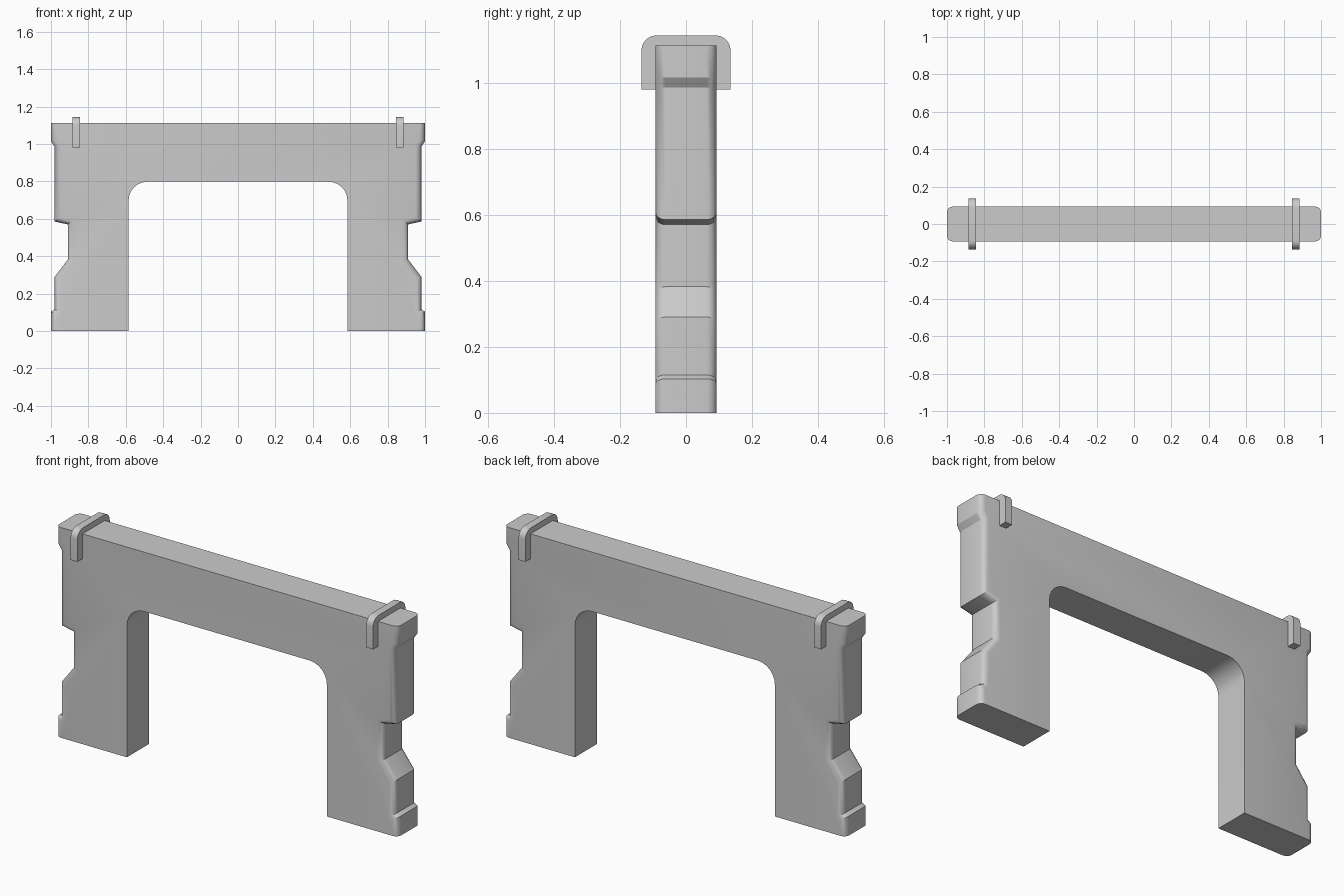
import bpy, bmesh, math

cube = bpy.data.objects.get("Cube")
if cube:
    bpy.data.objects.remove(cube)

grey = bpy.data.materials.new("light_grey")
grey.use_nodes = True
grey.diffuse_color = (0.6, 0.6, 0.6, 1)
grey.node_tree.nodes["Principled BSDF"].inputs["Base Color"].default_value = grey.diffuse_color


def arc(cu, cv, r, start, end, steps=6):
    """Points of a circular arc, angles in degrees."""
    angles = [math.radians(start + (end - start) * i / steps) for i in range(steps + 1)]
    return [(cu + r * math.cos(a), cv + r * math.sin(a)) for a in angles]


def extrude(name, outline, place, depth, round_edge=None, radius=0.03):
    """Extrude a closed outline by the vector depth, rounding chosen edges."""
    bm = bmesh.new()
    face = bm.faces.new([bm.verts.new(place(u, v)) for u, v in outline])
    grown = bmesh.ops.extrude_face_region(bm, geom=[face])["geom"]
    bmesh.ops.translate(bm, vec=depth, verts=[g for g in grown if isinstance(g, bmesh.types.BMVert)])
    bmesh.ops.recalc_face_normals(bm, faces=bm.faces)
    if round_edge:
        bmesh.ops.bevel(bm, geom=[e for e in bm.edges if round_edge(e)], offset=radius,
                        segments=4, profile=0.5, affect='EDGES', clamp_overlap=False)
    mesh = bpy.data.meshes.new(name)
    bm.to_mesh(mesh)
    bm.free()
    obj = bpy.data.objects.new(name, mesh)
    bpy.context.collection.objects.link(obj)
    mesh.materials.append(grey)
    bpy.ops.object.select_all(action='DESELECT')
    obj.select_set(True)
    bpy.context.view_layer.objects.active = obj
    bpy.ops.object.shade_smooth_by_angle(angle=math.radians(30))
    return obj


# Arch frame: notched outer side, rounded opening, mirrored about x
HALF = 0.093
side = [(1, 1.112), (1, 1.015), (0.98, 0.985), (0.98, 0.585), (0.91, 0.57),
        (0.91, 0.382), (0.98, 0.29), (0.98, 0.115), (1, 0.103), (1, 0)]
opening = [(0.585, 0)] + arc(0.485, 0.698, 0.1, 0, 90)
half = side + opening
outline = half + [(-x, z) for x, z in reversed(half)]


def outer_rim(edge):
    a, b = (v.co for v in edge.verts)
    return abs(a.y - b.y) < 0.001 and min(abs(a.x), abs(b.x)) > 0.9 and a.x * b.x > 0


extrude("arch_frame", outline, lambda x, z: (x, -HALF, z), (0, 2 * HALF, 0), outer_rim)

# Straps folded over the top beam near each end
W, TOP, BASE, R = 0.135, 1.143, 0.98, 0.045
outer = [(W, BASE)] + arc(W - R, TOP - R, R, 0, 90)
outer += arc(R - W, TOP - R, R, 90, 180) + [(-W, BASE)]
inner = [(-0.085, BASE), (-0.085, 1.1), (0.085, 1.1), (0.085, BASE)]
for name, x0 in (("left_strap", 0.845), ("right_strap", -0.885)):
    extrude(name, outer + inner, lambda y, z: (x0, y, z), (0.04, 0, 0))
